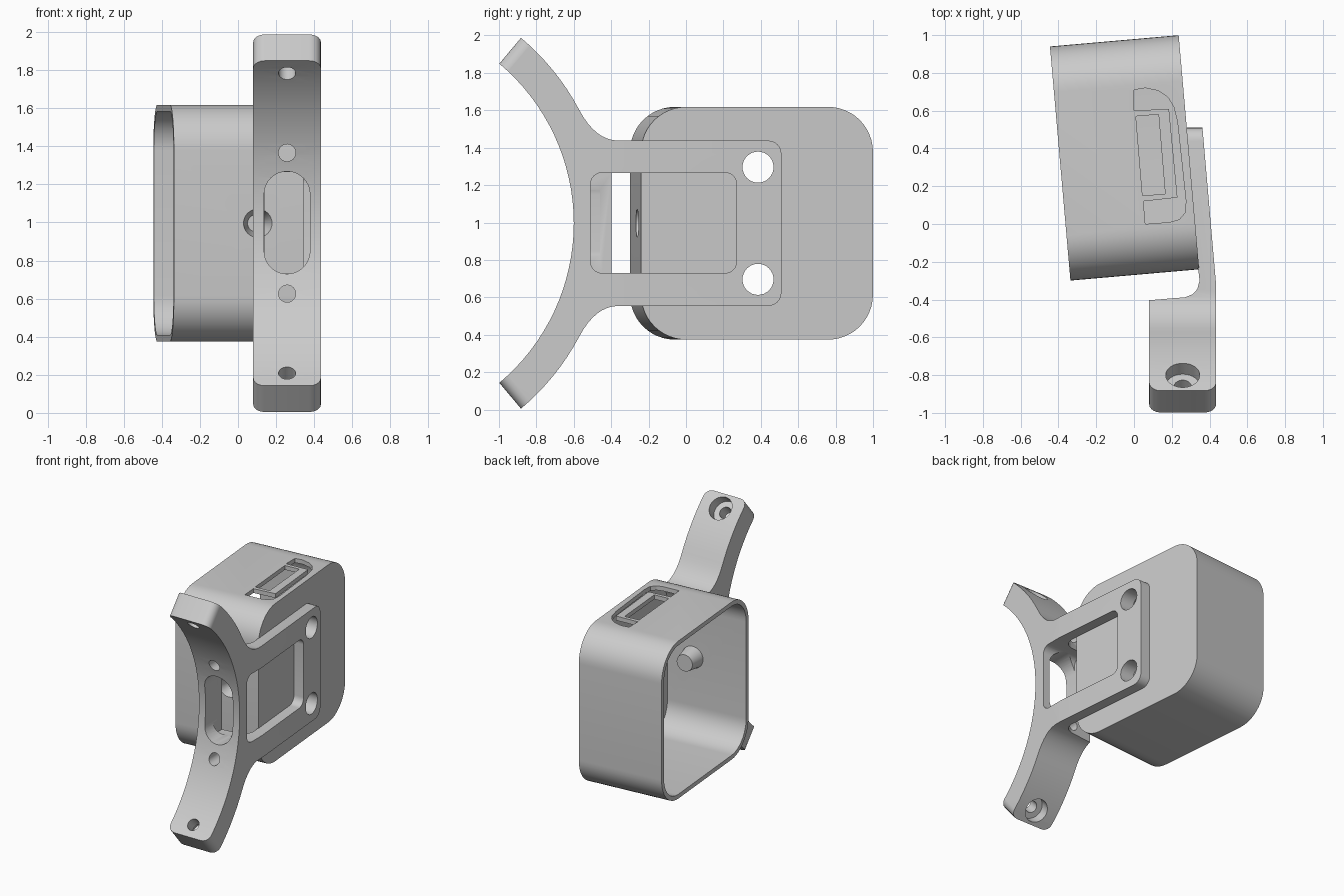
import bpy, bmesh, math
from mathutils import Matrix, Vector

if "Cube" in bpy.data.objects:
    bpy.data.objects.remove(bpy.data.objects["Cube"])

ZC = 0.996  # height of the symmetry plane


def finish(name, bm):
    bmesh.ops.recalc_face_normals(bm, faces=bm.faces)
    me = bpy.data.meshes.new(name)
    bm.to_mesh(me)
    bm.free()
    ob = bpy.data.objects.new(name, me)
    bpy.context.collection.objects.link(ob)
    return ob


def prism_bm(pts, axis, lo, hi):
    """Extrude a 2D outline: axis x uses (y, z) points, axis z uses (x, y)."""
    bm = bmesh.new()
    def put(p, d):
        return bm.verts.new((d, p[0], p[1]) if axis == 'x' else (p[0], p[1], d))
    a = [put(p, lo) for p in pts]
    b = [put(p, hi) for p in pts]
    n = len(pts)
    bm.faces.new(a)
    bm.faces.new(b)
    for i in range(n):
        j = (i + 1) % n
        bm.faces.new((a[i], a[j], b[j], b[i]))
    return bm


def prism(name, pts, axis, lo, hi):
    return finish(name, prism_bm(pts, axis, lo, hi))


def round_rect(u0, u1, v0, v1, r, seg=8):
    pts = []
    corners = [(u1 - r, v1 - r), (u0 + r, v1 - r), (u0 + r, v0 + r), (u1 - r, v0 + r)]
    for k, (cu, cv) in enumerate(corners):
        for i in range(seg + 1):
            t = math.radians(90 * k + 90 * i / seg)
            pts.append((cu + r * math.cos(t), cv + r * math.sin(t)))
    return pts


def rod(name, start, end, r, r_end=None, seg=32):
    s, e = Vector(start), Vector(end)
    m = Matrix.Translation((s + e) / 2) @ (e - s).to_track_quat('Z', 'Y').to_matrix().to_4x4()
    bm = bmesh.new()
    bmesh.ops.create_cone(bm, cap_ends=True, segments=seg, radius1=r, radius2=r_end or r,
                          depth=(e - s).length, matrix=m)
    return finish(name, bm)


def boolean(ob, tool, op='DIFFERENCE'):
    tool.hide_render = True
    mod = ob.modifiers.new('cut', 'BOOLEAN')
    mod.operation, mod.object, mod.solver = op, tool, 'EXACT'
    bpy.context.view_layer.objects.active = ob
    bpy.ops.object.modifier_apply(modifier=mod.name)
    bpy.data.objects.remove(tool)


def smooth(ob):
    bpy.ops.object.select_all(action='DESELECT')
    ob.select_set(True)
    bpy.context.view_layer.objects.active = ob
    bpy.ops.object.shade_smooth_by_angle(angle=math.radians(32))


# Box shell, open on its left side, built square then turned 5 degrees
W, H, T = 0.342, 0.622, 0.034
box = prism('camera_box', round_rect(-H, H, -H, H, 0.24, 12), 'x', -W, W)
boolean(box, prism('cavity', round_rect(-H + T, H - T, -H + T, H - T, 0.206, 12), 'x', -W - 0.1, W - T))
# Hollow tapered push button in the front wall
boolean(box, rod('button_boss', (0.1, -H + 0.01, 0), (0.1, -H + 0.15, 0), 0.09, 0.065), 'UNION')
boolean(box, rod('button_recess', (0.1, -H - 0.01, 0), (0.1, -H + 0.1, 0), 0.078, 0.045))
box.data.transform(Matrix.Translation((-0.05, 0.35, ZC)) @ Matrix.Rotation(math.radians(5), 4, 'Z'))

# Latch opening in the top wall: a C-shaped slot around a window
c_slot = [(0.0, 0.60), (0.0, 0.71), (0.06, 0.72), (0.13, 0.705), (0.18, 0.67), (0.21, 0.62), (0.23, 0.54),
          (0.275, 0.12), (0.27, 0.06), (0.24, 0.025), (0.19, 0.01), (0.06, 0.0),
          (0.05, 0.12), (0.23, 0.14), (0.185, 0.61)]
boolean(box, prism('slot_cutter', c_slot, 'z', 1.4, 1.8))
boolean(box, prism('window_cutter', [(0.01, 0.57), (0.13, 0.58), (0.165, 0.16), (0.045, 0.15)], 'z', 1.4, 1.8))

# Bracket side outline: curved foot blending into a flat frame (z measured from ZC)
CY, RI, RO, END = -1.714, 1.114, 1.294, 50


def arc(r, deg):
    t = math.radians(deg)
    return (CY + r * math.cos(t), r * math.sin(t))


upper = [arc(RO, END - 22 * i / 8) for i in range(9)]
p0, p1, p2 = Vector(upper[-1]), Vector((-0.485, 0.442)), Vector((-0.36, 0.442))
for i in range(1, 9):
    t = i / 8
    upper.append(tuple(p0 * (1 - t) ** 2 + p1 * 2 * t * (1 - t) + p2 * t * t))
for i in range(7):
    t = math.radians(90 - 15 * i)
    upper.append((0.44 + 0.07 * math.cos(t), 0.372 + 0.07 * math.sin(t)))
lower = [(y, -z) for y, z in reversed(upper)]
inner = [arc(RI, -END + 2 * END * i / 32) for i in range(33)]
outline = [(y, z + ZC) for y, z in upper + lower + inner]

# Round the corners of both foot tips
bm = prism_bm(outline, 'x', 0.08, 0.435)


def at_tip(v):
    z = abs(v.co.z - ZC)
    return abs(math.atan2(z, v.co.y - CY) - math.radians(END)) < 0.005


tips = [e for e in bm.edges if all(at_tip(v) for v in e.verts)
        and abs(e.verts[0].co.x - e.verts[1].co.x) < 1e-5]
bmesh.ops.bevel(bm, geom=tips, offset=0.06, segments=5, profile=0.5, affect='EDGES')
bracket = finish('mount_bracket', bm)

# Plan shape: deep foot, thin plate slanting along the box
plan = [(0.0, -1.2), (0.5, -1.2), (0.5, -0.4), (0.438, -0.36), (0.358, 0.56), (0.27, 0.56),
        (0.338, -0.22), (0.347, -0.3), (0.335, -0.345), (0.31, -0.372), (0.27, -0.388), (0.0, -0.41)]
boolean(bracket, prism('plan_shape', plan, 'z', -0.2, 2.2), 'INTERSECT')

# Frame window and front slot
boolean(bracket, prism('frame_window', round_rect(-0.51, 0.27, 0.73, 1.266, 0.06), 'x', 0.14, 0.6))
slot = round_rect(0.137, 0.378, 0.73, 1.268, 0.12)
bm = prism_bm(slot, 'z', -0.9, -0.46)
bm.transform(Matrix(((1, 0, 0, 0), (0, 0, 1, 0), (0, 1, 0, 0), (0, 0, 0, 1))))
boolean(bracket, finish('front_slot', bm))

# Screw holes, mirrored above and below the middle
for s in (1, -1):
    zs = ZC + s * 0.37
    boolean(bracket, rod('screw_hole', (0.258, -1, zs), (0.258, -0.3, zs), 0.045))
    def radial(r):
        y, z = arc(r, 45 * s)
        return (0.258, y, ZC + z)
    boolean(bracket, rod('foot_hole', radial(1.0), radial(1.4), 0.045))
    boolean(bracket, rod('foot_nut_pocket', radial(1.21), radial(1.4), 0.09))
    ends = ((0.0, 0.385, ZC + s * 0.3), (0.6, 0.385, ZC + s * 0.3))
    boolean(bracket, rod('plate_hole', *ends, 0.083))
    boolean(box, rod('box_hole', *ends, 0.083))

for ob in (box, bracket):
    smooth(ob)
